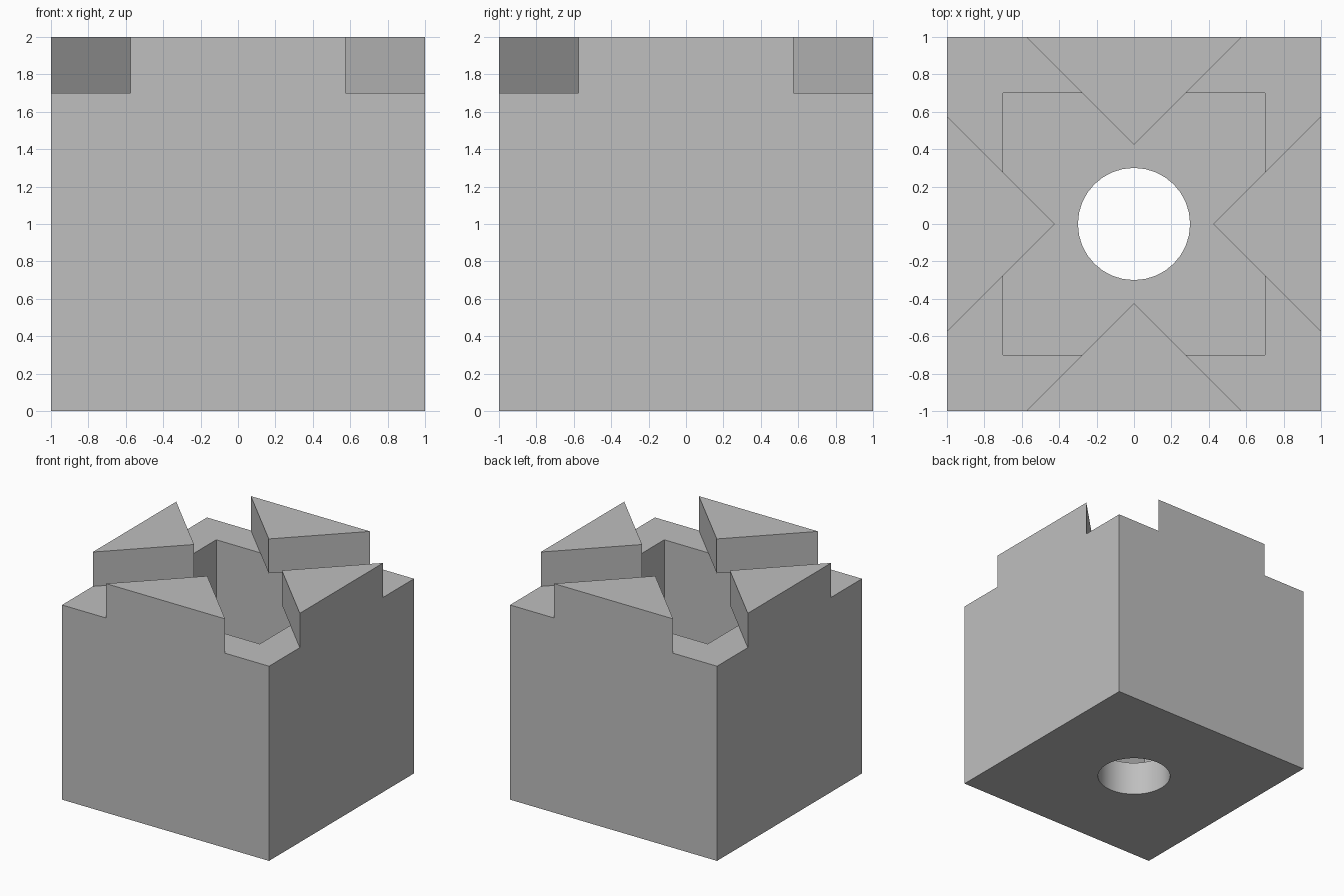
import bpy, bmesh, math

SIZE = 2.0
WALL = 0.3                      # wall, floor, lid and half-groove thickness
HOLE_SIDES = 32

default = bpy.data.objects.get("Cube")
if default:
    bpy.data.objects.remove(default, do_unlink=True)

grey = bpy.data.materials.new("plain grey")
grey.use_nodes = True
grey.diffuse_color = (0.52, 0.52, 0.52, 1)
grey.node_tree.nodes["Principled BSDF"].inputs["Base Color"].default_value = grey.diffuse_color


def prism(name, outline, bottom, top):
    """Extrude a closed outline straight up from bottom to top."""
    bm = bmesh.new()
    base = bm.faces.new([bm.verts.new((x, y, bottom)) for x, y in outline])
    lid = bmesh.ops.extrude_face_region(bm, geom=[base])["geom"]
    moved = [v for v in lid if isinstance(v, bmesh.types.BMVert)]
    bmesh.ops.translate(bm, verts=moved, vec=(0, 0, top - bottom))
    bmesh.ops.recalc_face_normals(bm, faces=bm.faces)
    mesh = bpy.data.meshes.new(name)
    bm.to_mesh(mesh)
    bm.free()
    mesh.materials.append(grey)
    obj = bpy.data.objects.new(name, mesh)
    bpy.context.collection.objects.link(obj)
    return obj


def ring(radius, sides, start=0.0):
    angles = [start + math.tau * i / sides for i in range(sides)]
    return [(radius * math.cos(a), radius * math.sin(a)) for a in angles]


def square(half):
    return ring(half * math.sqrt(2), 4, math.pi / 4)


# Diagonal cross outline: one arm repeated four times
cross = []
reach = 2.0
for i in range(4):
    a = math.pi / 4 + i * math.pi / 2
    c, s = math.cos(a), math.sin(a)
    for u, v in ((reach, -WALL), (reach, WALL), (WALL, WALL)):
        cross.append((u * c - v * s, u * s + v * c))

# Solid block and the volumes removed from it
half = SIZE / 2
block = prism("hollow_block", square(half), 0, SIZE)
cutters = [
    prism("cavity_cutter", square(half - WALL), WALL, SIZE - WALL),
    prism("groove_cutter", cross, SIZE - WALL, SIZE + WALL),
    prism("floor_hole_cutter", ring(WALL, HOLE_SIDES), -WALL, 2 * WALL),
]

bpy.ops.object.select_all(action='DESELECT')
bpy.context.view_layer.objects.active = block
block.select_set(True)
for cutter in cutters:
    cutter.hide_render = True
    mod = block.modifiers.new(cutter.name, 'BOOLEAN')
    mod.operation = 'DIFFERENCE'
    mod.solver = 'EXACT'
    mod.object = cutter
    bpy.ops.object.modifier_apply(modifier=mod.name)
    bpy.data.objects.remove(cutter, do_unlink=True)

# Round hole is smooth, everything else keeps hard edges
bpy.ops.object.shade_smooth_by_angle(angle=math.radians(30))
